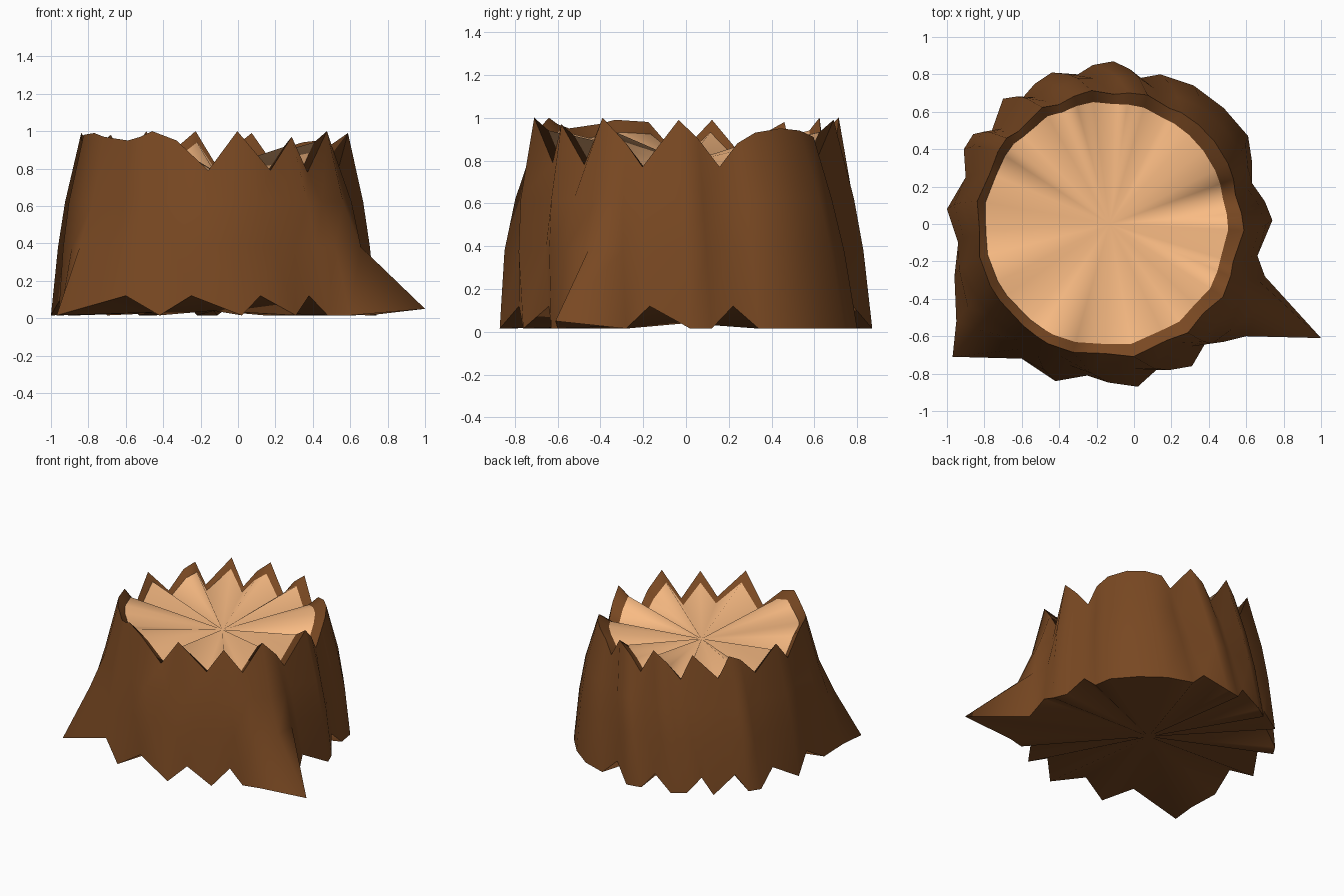
import bpy, bmesh, math

if "Cube" in bpy.data.objects:
    bpy.data.objects.remove(bpy.data.objects["Cube"])

# Root outline seen from above, counter-clockwise: x, y, height of the torn rim above it
ROOTS = [
    (.74, .02, .99), (.70, .12, .90), (.63, .22, .77), (.63, .34, .88), (.61, .47, .93),
    (.48, .62, .95), (.32, .74, .94), (.14, .80, .91), (.03, .78, .82), (-.11, .87, .99),
    (-.22, .85, .91), (-.30, .80, .80), (-.44, .81, 1.0), (-.53, .75, .92), (-.60, .67, .80),
    (-.70, .67, 1.0), (-.76, .50, .81), (-.86, .48, .98), (-.91, .40, .94), (-.90, .25, .81),
    (-1.0, .08, .99), (-.94, -.10, .82), (-.96, -.28, .98), (-.95, -.52, .99), (-.97, -.71, .97),
    (-.60, -.72, .95), (-.42, -.84, .97), (-.25, -.81, 1.0), (.02, -.87, .95), (.12, -.78, .79),
    (.31, -.76, 1.0), (.38, -.64, .79), (.48, -.63, .97), (.60, -.60, .78), (1.0, -.61, 1.0),
    (.70, -.28, .88), (.66, -.17, .77),
]
# Columns where the underside arches up between two roots
ARCHES = {2, 8, 11, 14, 16, 19, 21, 25, 27, 29, 31, 36}
# The ridges lean clockwise as they rise: root angle, lean in degrees
LEAN = [(-12, -5), (16, -3), (50, -8), (78, -16), (102, -14), (125, -12), (142, -7), (162, -5),
        (187, -4), (235, -6), (251, -14), (262, -19), (280, -26), (288, -20), (300, -20),
        (308, -13), (320, -4), (348, -5)]
CX = -.13  # trunk axis


def lean(a):
    d = math.degrees(a) % 360
    if d > 348:
        d -= 360
    for (d0, l0), (d1, l1) in zip(LEAN, LEAN[1:]):
        if d <= d1:
            return math.radians(l0 + (l1 - l0) * (d - d0) / (d1 - d0))


def material(name, rgb):
    m = bpy.data.materials.new(name)
    m.diffuse_color = (*rgb, 1)
    m.use_nodes = True
    m.node_tree.nodes["Principled BSDF"].inputs["Base Color"].default_value = m.diffuse_color
    return m


def make_object(name, bm, mat):
    bmesh.ops.recalc_face_normals(bm, faces=bm.faces)
    for f in bm.faces:
        f.smooth = True
    me = bpy.data.meshes.new(name)
    bm.to_mesh(me)
    bm.free()
    ob = bpy.data.objects.new(name, me)
    bpy.context.collection.objects.link(ob)
    me.materials.append(mat)


def ring(bm, pts):
    """Vertices from (radius, angle, z) around the trunk axis."""
    return [bm.verts.new((CX + r * math.cos(a), r * math.sin(a), z)) for r, a, z in pts]


def bridge(bm, lo, hi):
    n = len(lo)
    for i in range(n):
        j = (i + 1) % n
        bm.faces.new((lo[i], lo[j], hi[j], hi[i]))


def fan(bm, loop, z):
    c = bm.verts.new((CX, 0, z))
    for i in range(len(loop)):
        bm.faces.new((loop[i], loop[(i + 1) % len(loop)], c))


def sharpen(bm, loop):
    for i in range(len(loop)):
        bm.edges.get((loop[i - 1], loop[i])).smooth = False


# One column per root point: radius, angle, lean, rim height, peak amount 0..1, base height
cols = []
for i, (x, y, h) in enumerate(ROOTS):
    r, a = math.hypot(x - CX, y), math.atan2(y, x - CX)
    foot = .12 if i in ARCHES else .05 if r > 1.2 else .015
    cols.append((r, a, lean(a), h, (h - .77) / .23, foot))

# Bark shell: arched underside, flared roots, wall, torn rim and inner lip
bm = bmesh.new()
base = ring(bm, [(r, a, f) for r, a, t, h, p, f in cols])
low = ring(bm, [(min(r * .96, .86 + .02 * p) if r < 1 else .91, a + t * .4, .38) for r, a, t, h, p, f in cols])
mid = ring(bm, [(min(r * (.90 + .02 * p), .78 + .03 * p), a + t * .65, .62) for r, a, t, h, p, f in cols])
rim = ring(bm, [(.69 + .03 * p, a + t, h) for r, a, t, h, p, f in cols])
inner = [(.64 + .015 * p - .02 * math.cos(a + t), a + t, h - .02 - .04 * p) for r, a, t, h, p, f in cols]
lip = ring(bm, inner)
for lo, hi in ((base, low), (low, mid), (mid, rim), (rim, lip)):
    bridge(bm, lo, hi)
fan(bm, base, .04)
sharpen(bm, base)
sharpen(bm, rim)
make_object("bark", bm, material("bark_brown", (.19, .065, .016)))

# Pleated heartwood inside the rim
bm = bmesh.new()
fan(bm, ring(bm, inner), .79)
make_object("cut_wood", bm, material("pale_wood", (.95, .50, .23)))
